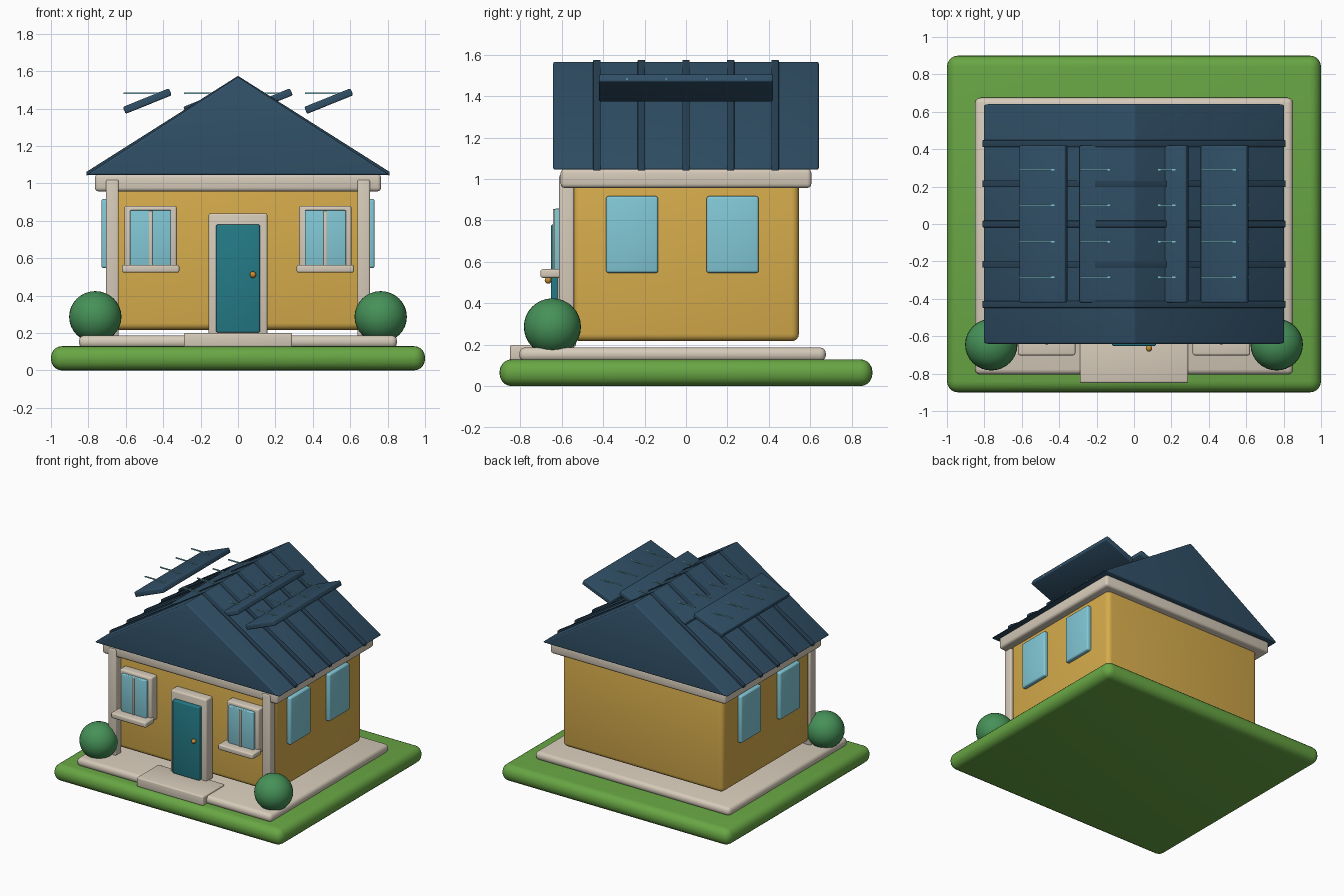
import bpy, bmesh
from math import radians
from mathutils import Matrix

if "Cube" in bpy.data.objects:
    bpy.data.objects.remove(bpy.data.objects["Cube"], do_unlink=True)


def material(name, r, g, b):
    """Flat material from display values 0-255, stored as linear."""
    colour = [((c / 255 + 0.055) / 1.055) ** 2.4 for c in (r, g, b)] + [1]
    mat = bpy.data.materials.new(name)
    mat.use_nodes = True
    mat.diffuse_color = colour
    mat.node_tree.nodes["Principled BSDF"].inputs["Base Color"].default_value = colour
    return mat


GRASS = material("grass green", 104, 166, 68)
CREAM = material("cream trim", 214, 203, 186)
OCHRE = material("ochre wall", 214, 172, 76)
NAVY = material("navy roof", 48, 79, 102)
DARK = material("dark navy seam", 40, 66, 86)
GLASS = material("sky blue glass", 130, 200, 214)
TEAL = material("teal door", 36, 122, 134)
LEAF = material("leaf green", 70, 145, 88)
BRASS = material("brass", 200, 142, 52)


def finish(name, bm, mat, bevel=0, segments=3):
    """Round the edges, then turn the bmesh into a shaded object."""
    if bevel:
        bmesh.ops.bevel(bm, geom=bm.edges[:], offset=bevel, segments=segments,
                        profile=0.5, affect='EDGES', clamp_overlap=True)
    bmesh.ops.recalc_face_normals(bm, faces=bm.faces[:])
    mesh = bpy.data.meshes.new(name)
    bm.to_mesh(mesh)
    bm.free()
    mesh.materials.append(mat)
    obj = bpy.data.objects.new(name, mesh)
    bpy.context.collection.objects.link(obj)
    bpy.ops.object.select_all(action='DESELECT')
    obj.select_set(True)
    bpy.context.view_layer.objects.active = obj
    bpy.ops.object.shade_smooth_by_angle(angle=radians(35))
    return obj


def box(name, mat, x, y, z, bevel=0.01, segments=3):
    """Rounded box from (low, high) ranges."""
    bm = bmesh.new()
    size = [r[1] - r[0] for r in (x, y, z)]
    centre = [(r[1] + r[0]) / 2 for r in (x, y, z)]
    bmesh.ops.create_cube(bm, size=1, matrix=Matrix.Translation(centre)
                          @ Matrix.Diagonal((*size, 1)))
    return finish(name, bm, mat, bevel, segments)


def around(centre, half):
    return (centre - half, centre + half)


def prism(name, mat, profile, y, bevel):
    """Extrude an x-z profile along y."""
    bm = bmesh.new()
    face = bm.faces.new([bm.verts.new((px, y[0], pz)) for px, pz in profile])
    out = bmesh.ops.extrude_face_region(bm, geom=[face])
    verts = [v for v in out["geom"] if isinstance(v, bmesh.types.BMVert)]
    bmesh.ops.translate(bm, verts=verts, vec=(0, y[1] - y[0], 0))
    return finish(name, bm, mat, bevel)


def ball(name, mat, centre, scale):
    bm = bmesh.new()
    bmesh.ops.create_uvsphere(bm, u_segments=32, v_segments=16, radius=1,
                              matrix=Matrix.Translation(centre)
                              @ Matrix.Diagonal((*scale, 1)))
    return finish(name, bm, mat)


# Ground, foundation and step
box("lawn", GRASS, (-1, 1), (-0.9, 0.9), (0, 0.13), 0.06, 5)
box("foundation", CREAM, (-0.85, 0.85), (-0.805, 0.675), (0.12, 0.187), 0.028)
box("front_step", CREAM, (-0.29, 0.29), (-0.85, -0.58), (0.125, 0.2), 0.01)

# House body
box("walls", OCHRE, (-0.7, 0.7), (-0.545, 0.545), (0.217, 0.99), 0.035, 4)
box("eave_trim", CREAM, (-0.765, 0.765), (-0.605, 0.605), (0.957, 1.05), 0.02)

# Roof with raised seams
prism("roof", NAVY, [(-0.81, 1.045), (0.81, 1.045), (0, 1.57)], (-0.642, 0.642), 0.012)
for i in range(-2, 3):
    prism("roof_seam", DARK,
          [(-0.81, 1.04), (-0.81, 1.062), (0, 1.575), (0.81, 1.062), (0.81, 1.04), (0, 1.54)],
          around(i * 0.215, 0.018), 0.003)

# Tilted solar panels with level connector rods
for x in (-0.485, -0.162, 0.162, 0.485):
    panel = box("solar_panel", NAVY, around(0, 0.133), around(0, 0.42), around(0, 0.02), 0.008)
    panel.location = (x, 0, 1.44)
    panel.rotation_euler.y = radians(-22)
    for y in (-0.285, -0.095, 0.1, 0.29):
        box("panel_rod", GLASS, around(x, 0.127), around(y, 0.004), around(1.482, 0.004), 0)

# Door
box("door_frame", CREAM, (-0.157, 0.157), (-0.62, -0.53), (0.19, 0.84), 0.012)
box("door", TEAL, (-0.117, 0.117), (-0.652, -0.6), (0.203, 0.78), 0.008)
ball("door_knob", BRASS, (0.08, -0.665, 0.512), (0.017, 0.017, 0.017))

# Parts on both sides
for side in (-1, 1):
    box("corner_post", CREAM, around(side * 0.672, 0.034), (-0.612, -0.54), (0.18, 1.02), 0.01)
    ball("bush", LEAF, (side * 0.763, -0.645, 0.287), (0.14, 0.138, 0.137))

    # Front window
    x = side * 0.467
    box("window_frame", CREAM, around(x, 0.14), (-0.612, -0.53), (0.53, 0.88), 0.012)
    box("window_pane", GLASS, around(x, 0.11), (-0.635, -0.6), (0.555, 0.857), 0.006)
    box("window_mullion", CREAM, around(x, 0.01), (-0.643, -0.61), (0.555, 0.855), 0.004)
    box("window_sill", CREAM, around(x, 0.153), (-0.702, -0.59), (0.523, 0.565), 0.01)

    # Side windows
    for y in (-0.26, 0.225):
        box("side_window", GLASS, around(side * 0.708, 0.023), around(y, 0.126),
            (0.547, 0.917), 0.012)
